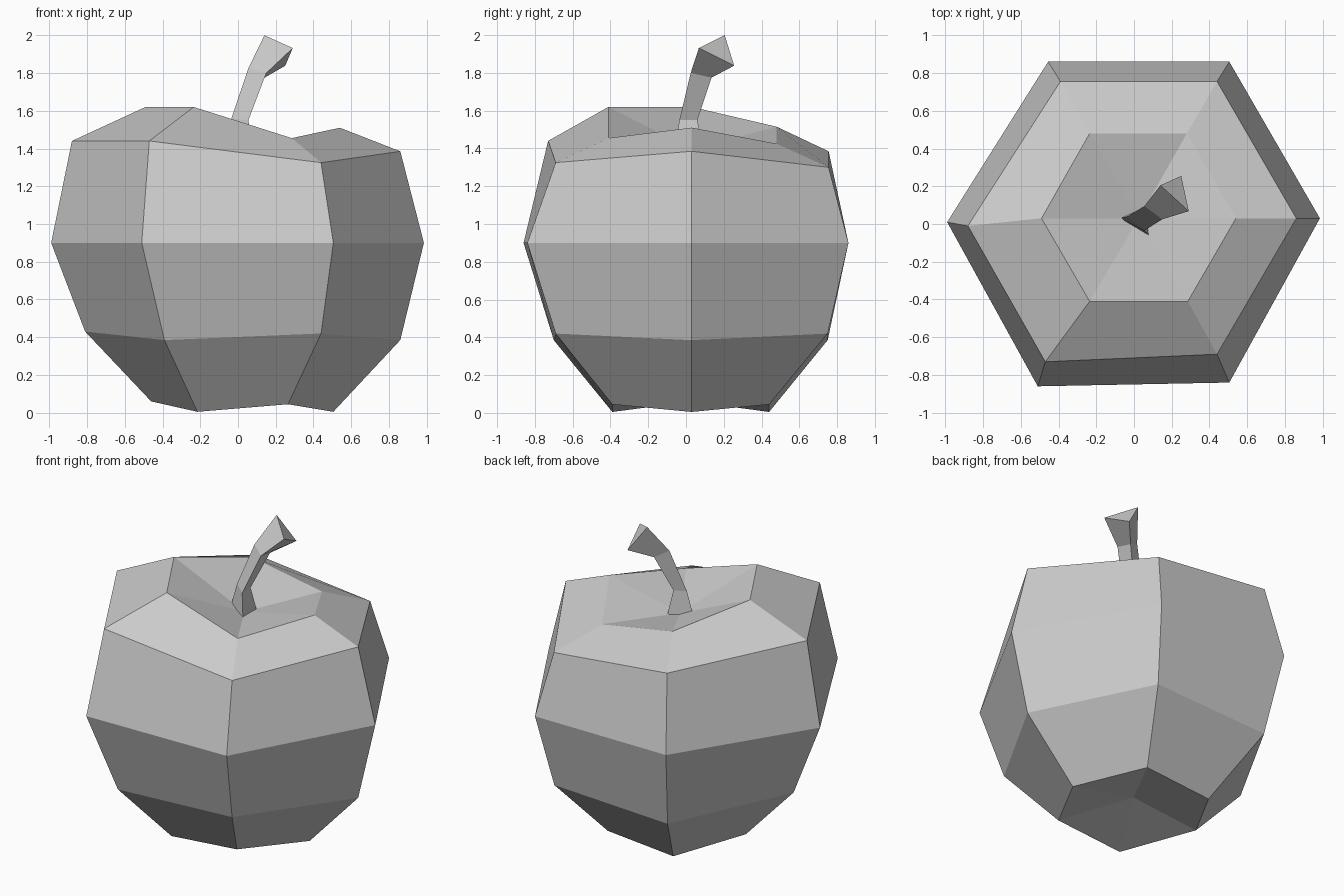
import bpy
import bmesh

grey = bpy.data.materials.new("light grey")
grey.diffuse_color = (0.6, 0.6, 0.6, 1.0)


def loft(name, rings, bottom=None, top=None):
    """Skin a stack of rings; ends close to a point if given, else with a flat cap."""
    bm = bmesh.new()
    loops = [[bm.verts.new(p) for p in ring] for ring in rings]
    n = len(loops[0])
    for low, high in zip(loops, loops[1:]):
        for i in range(n):
            j = (i + 1) % n
            bm.faces.new((low[i], low[j], high[j], high[i]))
    for loop, tip in ((loops[0], bottom), (loops[-1], top)):
        if tip is None:
            bm.faces.new(loop)
        else:
            centre = bm.verts.new(tip)
            for i in range(n):
                bm.faces.new((loop[i], loop[(i + 1) % n], centre))
    bmesh.ops.recalc_face_normals(bm, faces=bm.faces)
    mesh = bpy.data.meshes.new(name)
    bm.to_mesh(mesh)
    bm.free()
    mesh.materials.append(grey)
    obj = bpy.data.objects.new(name, mesh)
    bpy.context.collection.objects.link(obj)
    return obj


# Fruit body: uneven six-sided rings, dimpled at both ends
base = [(0.505, 0.03, 0.005), (0.265, 0.44, 0.045), (-0.215, 0.44, 0.005),
        (-0.46, 0.03, 0.06), (-0.215, -0.39, 0.005), (0.265, -0.39, 0.045)]
lower = [(0.86, 0.03, 0.385), (0.44, 0.75, 0.42), (-0.39, 0.75, 0.385),
         (-0.81, 0.03, 0.43), (-0.39, -0.70, 0.385), (0.44, -0.69, 0.42)]
middle = [(0.985, 0.03, 0.9), (0.505, 0.86, 0.9), (-0.455, 0.86, 0.9),
          (-0.99, 0.01, 0.9), (-0.51, -0.86, 0.9), (0.505, -0.84, 0.9)]
shoulder = [(0.86, 0.03, 1.385), (0.44, 0.755, 1.30), (-0.39, 0.755, 1.385),
            (-0.88, -0.01, 1.44), (-0.47, -0.73, 1.44), (0.44, -0.69, 1.325)]
rim = [(0.54, 0.03, 1.51), (0.28, 0.48, 1.425), (-0.235, 0.48, 1.515),
       (-0.49, 0.03, 1.62), (-0.235, -0.41, 1.62), (0.285, -0.41, 1.455)]
loft("fruit_body", [base, lower, middle, shoulder, rim],
     bottom=(0.025, 0.025, 0.11), top=(0.025, 0.03, 1.395))

# Stem: bent three-sided stalk, flared at the foot and the tip
loft("stem", [
    [(-0.075, 0.03, 1.40), (0.08, -0.062, 1.38), (0.075, 0.095, 1.38)],
    [(-0.035, 0.04, 1.56), (0.055, -0.035, 1.55), (0.05, 0.06, 1.55)],
    [(0.055, 0.095, 1.825), (0.15, 0.025, 1.80), (0.14, 0.135, 1.775)],
    [(0.14, 0.205, 2.0), (0.29, 0.068, 1.932), (0.25, 0.255, 1.838)],
])
